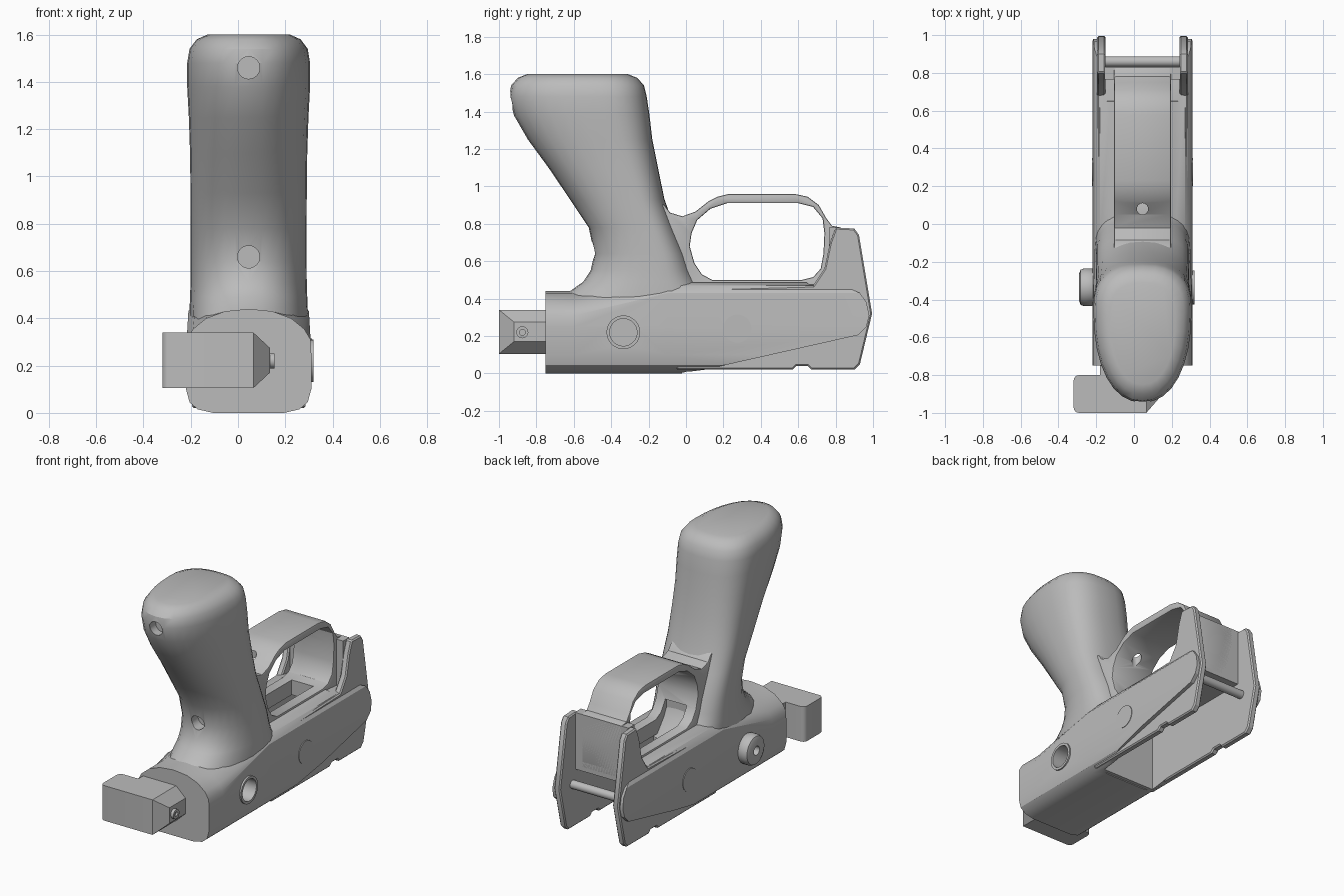
import bpy, bmesh, math
from mathutils import Vector, Matrix

if "Cube" in bpy.data.objects:
    bpy.data.objects.remove(bpy.data.objects["Cube"])

CX = 0.045  # middle plane of the frame
grey = bpy.data.materials.new("matte grey")
grey.use_nodes = True
grey.diffuse_color = (0.5, 0.5, 0.5, 1)
grey.node_tree.nodes["Principled BSDF"].inputs["Base Color"].default_value = (0.5, 0.5, 0.5, 1)


def finish(name, bm):
    bmesh.ops.recalc_face_normals(bm, faces=bm.faces)
    mesh = bpy.data.meshes.new(name)
    bm.to_mesh(mesh)
    bm.free()
    mesh.materials.append(grey)
    ob = bpy.data.objects.new(name, mesh)
    bpy.context.collection.objects.link(ob)
    return ob


def loft(name, rings):
    bm = bmesh.new()
    rows = [[bm.verts.new(p) for p in ring] for ring in rings]
    n = len(rows[0])
    for a, b in zip(rows, rows[1:]):
        for i in range(n):
            j = (i + 1) % n
            bm.faces.new((a[i], a[j], b[j], b[i]))
    bm.faces.new(rows[0])
    bm.faces.new(rows[-1])
    return finish(name, bm)


def side_prism(name, outline, x0, x1):
    """Extrude a (y, z) outline across x."""
    return loft(name, [[(x, y, z) for y, z in outline] for x in (x0, x1)])


def box(name, x0, x1, y0, y1, z0, z1):
    return side_prism(name, [(y0, z0), (y1, z0), (y1, z1), (y0, z1)], x0, x1)


def rod(name, start, end, r0, r1=None, sides=32):
    a, b = Vector(start), Vector(end)
    bm = bmesh.new()
    spin = (b - a).to_track_quat("Z", "Y").to_matrix().to_4x4()
    bmesh.ops.create_cone(bm, cap_ends=True, segments=sides, radius1=r0,
                          radius2=r0 if r1 is None else r1, depth=(b - a).length,
                          matrix=Matrix.Translation((a + b) / 2) @ spin)
    return finish(name, bm)


def apply(ob, mod):
    bpy.context.view_layer.objects.active = ob
    bpy.ops.object.modifier_apply(modifier=mod.name)


def cut(ob, *tools, mode="DIFFERENCE"):
    for tool in tools:
        mod = ob.modifiers.new("cut", "BOOLEAN")
        mod.operation, mod.object, mod.solver = mode, tool, "EXACT"
        apply(ob, mod)
        bpy.data.objects.remove(tool)


def bevel(ob, width, segments=2, angle=40):
    mod = ob.modifiers.new("bevel", "BEVEL")
    mod.width, mod.segments = width, segments
    mod.limit_method, mod.angle_limit = "ANGLE", math.radians(angle)
    apply(ob, mod)


# Receiver: arched section swept along y, trimmed to the side outline
arch = [(0, .44), (.1, .43), (.18, .40), (.235, .355), (.262, .31)]
shoulder = [(0, .49), (.1, .49), (.17, .485), (.225, .47), (.255, .43)]
lower = [(.265, .25), (.265, .1), (.25, .045), (.215, .015), (.15, 0)]


def section(y, top):
    half = top + lower
    ring = half + [(-x, z) for x, z in reversed(half[1:])]
    return [(CX + x, y, z) for x, z in ring]


body = loft("receiver", [section(-.75, arch), section(-.6, arch),
                         section(-.1, shoulder), section(1.1, shoulder)])
panel = [(-.8, -.1), (-.05, -.1), (-.02, .005), (.1, .02), (.92, .205), (.965, .25),
         (.98, .31), (.965, .38), (.93, .43), (.86, .46), (.65, .48), (.6, .6), (-.8, .6)]
cut(body, side_prism("trim", panel, -1, 1), mode="INTERSECT")
cut(body, box("well", CX - .195, CX + .195, .0, 1.2, -.1, .4),
    box("rear_gap", CX - .195, CX + .195, .83, 1.2, -.2, 1),
    box("slot", CX - .08, CX + .08, .03, .62, .3, .7),
    rod("bushing_hole", (.1, -.335, .22), (.5, -.335, .22), .073))

# Thin cheek plates behind the raised panels
cheek = [(-.05, .02), (.57, .02), (.59, .04), (.65, .04), (.67, .02), (.9, .02), (.93, .05),
         (.995, .32), (.925, .74), (.9, .775), (.8, .78), (.77, .7), (.74, .56), (.68, .47), (-.05, .45)]
cheeks = []
for side, name in ((-1, "right"), (1, "left")):
    ob = side_prism(name + "_cheek_plate", cheek, CX + side * .195, CX + side * .24)
    bevel(ob, .008, 1, 60)
    cheeks.append(ob)

# Trigger guard loop
guard_outline = [(-.16, .42), (-.16, .93), (-.115, .9), (-.085, .86), (-.02, .84), (.05, .865),
                 (.12, .92), (.17, .945), (.23, .96), (.58, .96), (.65, .945), (.71, .9),
                 (.75, .83), (.78, .79), (.83, .78), (.83, .42)]
window = [(.14, .5), (.62, .5), (.68, .515), (.72, .56), (.735, .64), (.74, .75), (.73, .83),
          (.68, .89), (.6, .91), (.22, .91), (.13, .88), (.06, .82), (.03, .75), (.02, .68),
          (.045, .59), (.085, .53)]
guard = side_prism("trigger_guard", guard_outline, CX - .15, CX + .15)
cut(guard, side_prism("window", window, -1, 1))
bevel(guard, .015, 2, 50)
cut(guard, box("slot", CX - .08, CX + .08, .03, .62, .3, .6),
    rod("guard_hole", (CX, .08, .6), (CX, .08, 1), .03))
post = box("rear_post", CX - .2, CX + .2, .765, .83, .4, .78)

# Grip: egg-shaped rings (height, front, back, half width)
rows = [(.38, -.7, .15, .25), (.44, -.62, .1, .25), (.49, -.55, .06, .248), (.55, -.51, .03, .246),
        (.64, -.49, 0, .245), (.78, -.52, -.06, .245), (.93, -.62, -.115, .246),
        (1.1, -.735, -.15, .248), (1.25, -.845, -.18, .253), (1.38, -.92, -.195, .26),
        (1.48, -.945, -.21, .26), (1.54, -.935, -.225, .25), (1.58, -.9, -.26, .22),
        (1.6, -.85, -.31, .175)]


def egg(z, front, back, half, n=32):
    wide = back - .33 * (back - front)
    ring = []
    for i in range(n):
        c, s = math.cos(math.tau * i / n), math.sin(math.tau * i / n)
        power = .8 if s > 0 else .9
        reach = back - wide if s > 0 else wide - front
        ring.append((CX + half * math.copysign(abs(c) ** power, c),
                     wide + reach * math.copysign(abs(s) ** power, s), z))
    return ring


grip = loft("grip", [egg(*row) for row in rows])
cut(grip, rod("upper_hole", (CX, -1.1, 1.46), (CX, -.87, 1.46), .047),
    rod("lower_hole", (CX, -.8, .66), (CX, -.42, .66), .047))

# Front latch block with tapered end and pin
plan = [(-.32, -1), (.065, -1), (.065, -.74), (-.18, -.74), (-.18, -.8), (-.32, -.8)]
latch = loft("latch_block", [[(x, y, z) for x, y in plan] for z in (.105, .34)])
bm = bmesh.new()
bm.from_mesh(latch.data)
corners = [e for e in bm.edges if all(v.co.x < -.3 for v in e.verts)
           and abs(e.verts[0].co.z - e.verts[1].co.z) > .1]
bmesh.ops.bevel(bm, geom=corners, offset=.03, segments=4, affect="EDGES", profile=.5)
bm.to_mesh(latch.data)
bm.free()
taper = loft("latch_taper", [
    [(.065, -1, .105), (.065, -.74, .105), (.065, -.74, .34), (.065, -1, .34)],
    [(.135, -.92, .17), (.135, -.74, .17), (.135, -.74, .275), (.135, -.92, .275)]])
latch_pin = rod("latch_pin", (.1, -.875, .22), (.155, -.875, .22), .032, sides=20)
cut(latch_pin, rod("latch_pin_hole", (.14, -.875, .22), (.2, -.875, .22), .016, sides=12))

# Cross pins, bushing and button
rod("rear_cross_pin", (CX - .2, .86, .31), (CX + .2, .86, .31), .028, sides=20)
bushing = rod("bushing", (.25, -.335, .22), (.32, -.335, .22), .09)
cut(bushing, rod("bore", (.2, -.335, .22), (.4, -.335, .22), .073))
button = rod("button", (-.2, -.335, .22), (-.29, -.335, .22), .1)
bevel(button, .025, 2, 60)
cut(button, rod("button_hole", (-.25, -.335, .22), (-.4, -.335, .22), .03, sides=16))
for side, name in ((-1, "right"), (1, "left")):
    face = CX + side * .265
    rod(name + "_pin_head", (face - side * .004, .275, .24), (face + side * .003, .275, .24), .075)

# Soft shading with crisp edges
bpy.ops.object.select_all(action="DESELECT")
for ob in bpy.context.collection.objects:
    if ob.type == "MESH" and grey.name in ob.data.materials:
        ob.select_set(True)
        bpy.context.view_layer.objects.active = ob
bpy.ops.object.shade_smooth_by_angle(angle=math.radians(30))
